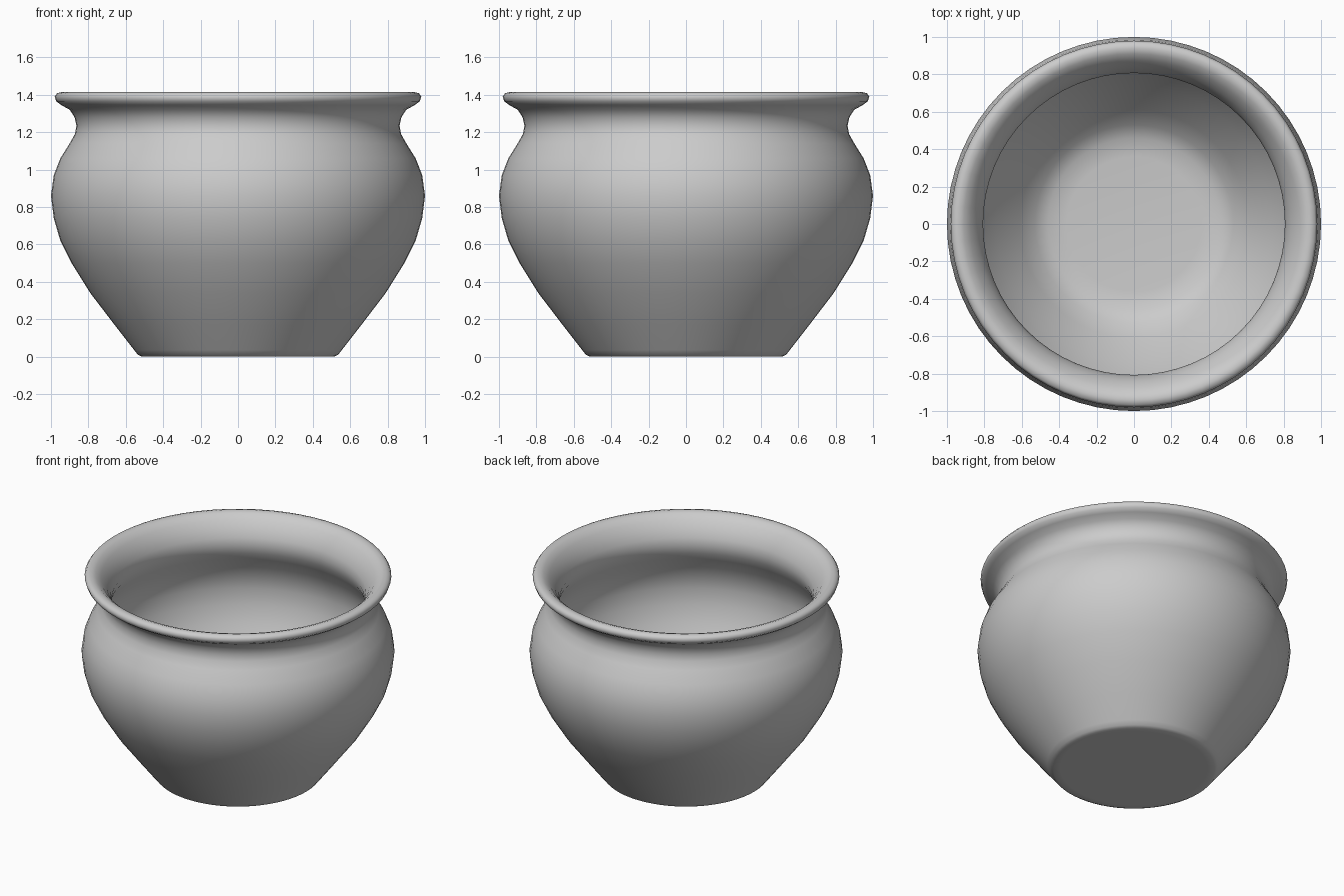
import bpy
import bmesh
import math

cube = bpy.data.objects.get("Cube")
if cube:
    bpy.data.objects.remove(cube, do_unlink=True)

SEGMENTS = 64

# Outer wall, from the foot up to the rolled lip (radius, height)
outer = [(0.47, 0.0), (0.515, 0.0), (0.535, 0.01), (0.555, 0.035), (0.66, 0.17),
         (0.79, 0.34), (0.89, 0.5), (0.95, 0.62), (0.985, 0.74), (1.0, 0.86),
         (0.985, 0.97), (0.95, 1.06), (0.9, 1.14), (0.872, 1.19), (0.864, 1.235),
         (0.874, 1.28), (0.9, 1.32), (0.945, 1.345), (0.972, 1.365), (0.98, 1.39),
         (0.968, 1.408), (0.94, 1.415)]

# Inner wall, from the lip down to the floor
inner = [(0.91, 1.405), (0.875, 1.375), (0.84, 1.325), (0.817, 1.275), (0.807, 1.225),
         (0.82, 1.165), (0.85, 1.11), (0.9, 1.03), (0.933, 0.95), (0.947, 0.86),
         (0.933, 0.75), (0.9, 0.64), (0.84, 0.52), (0.74, 0.36), (0.61, 0.19),
         (0.53, 0.1), (0.46, 0.06), (0.36, 0.05)]

profile = [(0, 0)] + outer + inner + [(0, 0.05)]

# Spin the profile into a closed pot
bm = bmesh.new()
verts = [bm.verts.new((r, 0, z)) for r, z in profile]
edges = [bm.edges.new(pair) for pair in zip(verts, verts[1:])]
bmesh.ops.spin(bm, geom=verts + edges, cent=(0, 0, 0), axis=(0, 0, 1),
               angle=math.tau, steps=SEGMENTS)
bmesh.ops.remove_doubles(bm, verts=bm.verts, dist=0.0005)
bmesh.ops.recalc_face_normals(bm, faces=bm.faces)
mesh = bpy.data.meshes.new("pot")
bm.to_mesh(mesh)
bm.free()

pot = bpy.data.objects.new("pot", mesh)
bpy.context.collection.objects.link(pot)

# Plain grey glaze
grey = bpy.data.materials.new("light grey")
grey.use_nodes = True
colour = (0.6, 0.6, 0.6, 1)
grey.diffuse_color = colour
grey.node_tree.nodes["Principled BSDF"].inputs["Base Color"].default_value = colour
mesh.materials.append(grey)

# Smooth shading throughout
bpy.context.view_layer.objects.active = pot
pot.select_set(True)
bpy.ops.object.shade_smooth_by_angle(angle=math.radians(60))
